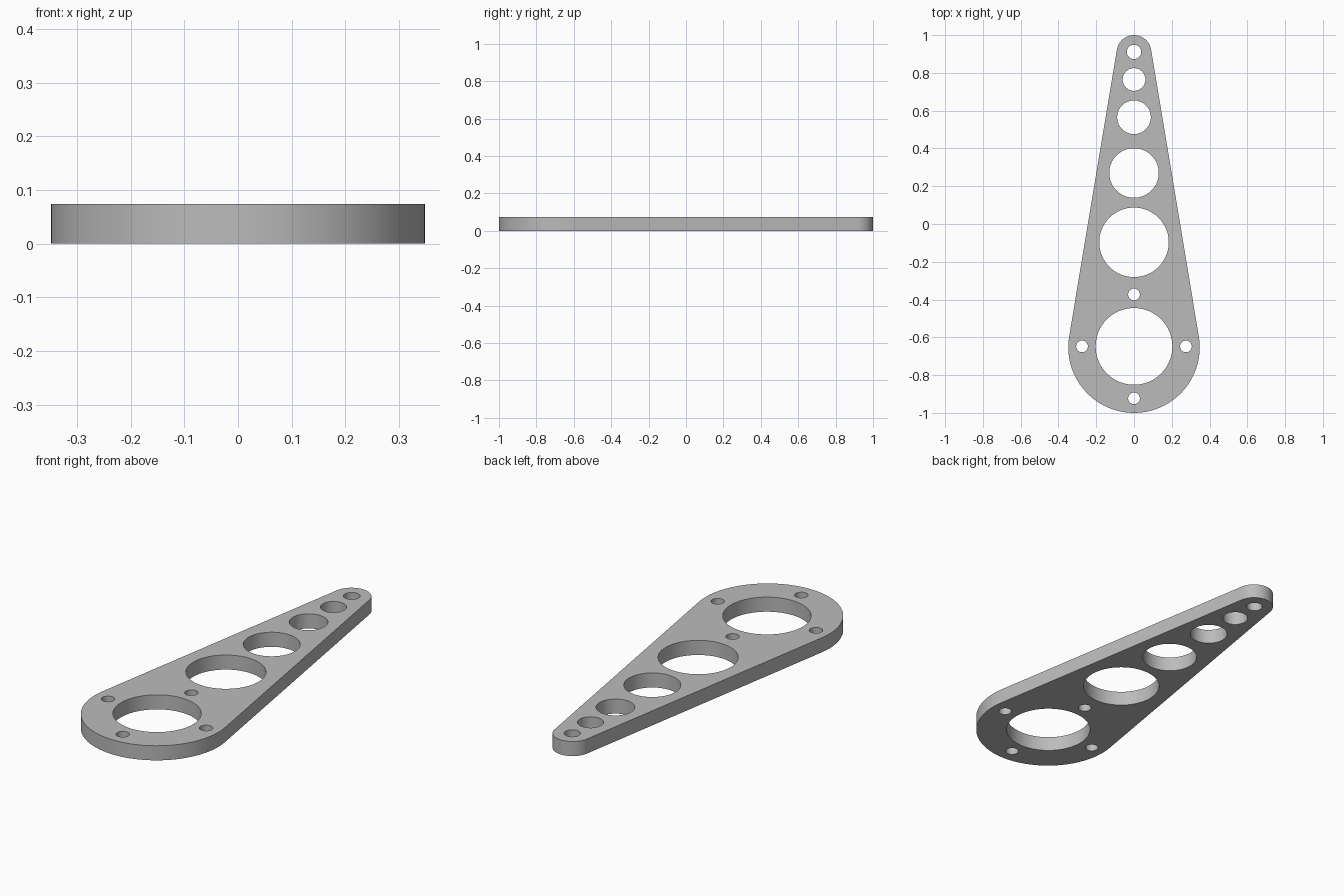
import bpy, bmesh
from math import sin, cos, pi, asin, radians

cube = bpy.data.objects.get("Cube")
if cube:
    bpy.data.objects.remove(cube, do_unlink=True)

THICK = 0.074
BIG_Y, BIG_R = -0.652, 0.348
TIP_Y, TIP_R = 0.908, 0.092

grey = bpy.data.materials.new("plain grey")
grey.use_nodes = True
colour = (0.5, 0.5, 0.5, 1)
grey.diffuse_color = colour
grey.node_tree.nodes["Principled BSDF"].inputs["Base Color"].default_value = colour


def arc(x, y, r, start, end, n):
    return [(x + r * cos(start + (end - start) * i / n),
             y + r * sin(start + (end - start) * i / n)) for i in range(n + 1)]


def add_loop(curve, points):
    spline = curve.splines.new('POLY')
    spline.points.add(len(points) - 1)
    for p, (x, y) in zip(spline.points, points):
        p.co = (x, y, 0, 1)
    spline.use_cyclic_u = True


curve = bpy.data.curves.new("plate_profile", 'CURVE')
curve.dimensions = '2D'
curve.fill_mode = 'BOTH'
curve.extrude = THICK / 2

# Tapered outline: two arcs joined by their common tangents
a = asin((BIG_R - TIP_R) / (TIP_Y - BIG_Y))
add_loop(curve, arc(0, TIP_Y, TIP_R, a, pi - a, 32)
         + arc(0, BIG_Y, BIG_R, pi - a, 2 * pi + a, 64))

# Lightening holes along the arm and the large bore
for y, r in [(-0.648, 0.203), (-0.097, 0.184), (0.27, 0.131),
             (0.565, 0.089), (0.765, 0.06), (0.911, 0.038)]:
    add_loop(curve, arc(0, y, r, 0, 2 * pi, 64)[:-1])

# Four bolt holes around the bore
for x, y in arc(0, -0.648, 0.275, 0, 2 * pi, 4)[:-1]:
    add_loop(curve, arc(x, y, 0.031, 0, 2 * pi, 32)[:-1])

# Turn the profile into a solid mesh plate
profile = bpy.data.objects.new("plate_profile", curve)
bpy.context.scene.collection.objects.link(profile)
bpy.context.view_layer.update()
graph = bpy.context.evaluated_depsgraph_get()
mesh = bpy.data.meshes.new_from_object(profile.evaluated_get(graph))
bpy.data.objects.remove(profile, do_unlink=True)

bm = bmesh.new()
bm.from_mesh(mesh)
bmesh.ops.remove_doubles(bm, verts=bm.verts, dist=0.0001)
bmesh.ops.translate(bm, verts=bm.verts, vec=(0, 0, THICK / 2))
bmesh.ops.recalc_face_normals(bm, faces=bm.faces)
bm.to_mesh(mesh)
bm.free()

mesh.name = "arm_plate"
mesh.materials.clear()
mesh.materials.append(grey)
plate = bpy.data.objects.new("arm_plate", mesh)
bpy.context.scene.collection.objects.link(plate)
bpy.ops.object.select_all(action='DESELECT')
bpy.context.view_layer.objects.active = plate
plate.select_set(True)
bpy.ops.object.shade_smooth_by_angle(angle=radians(30))
